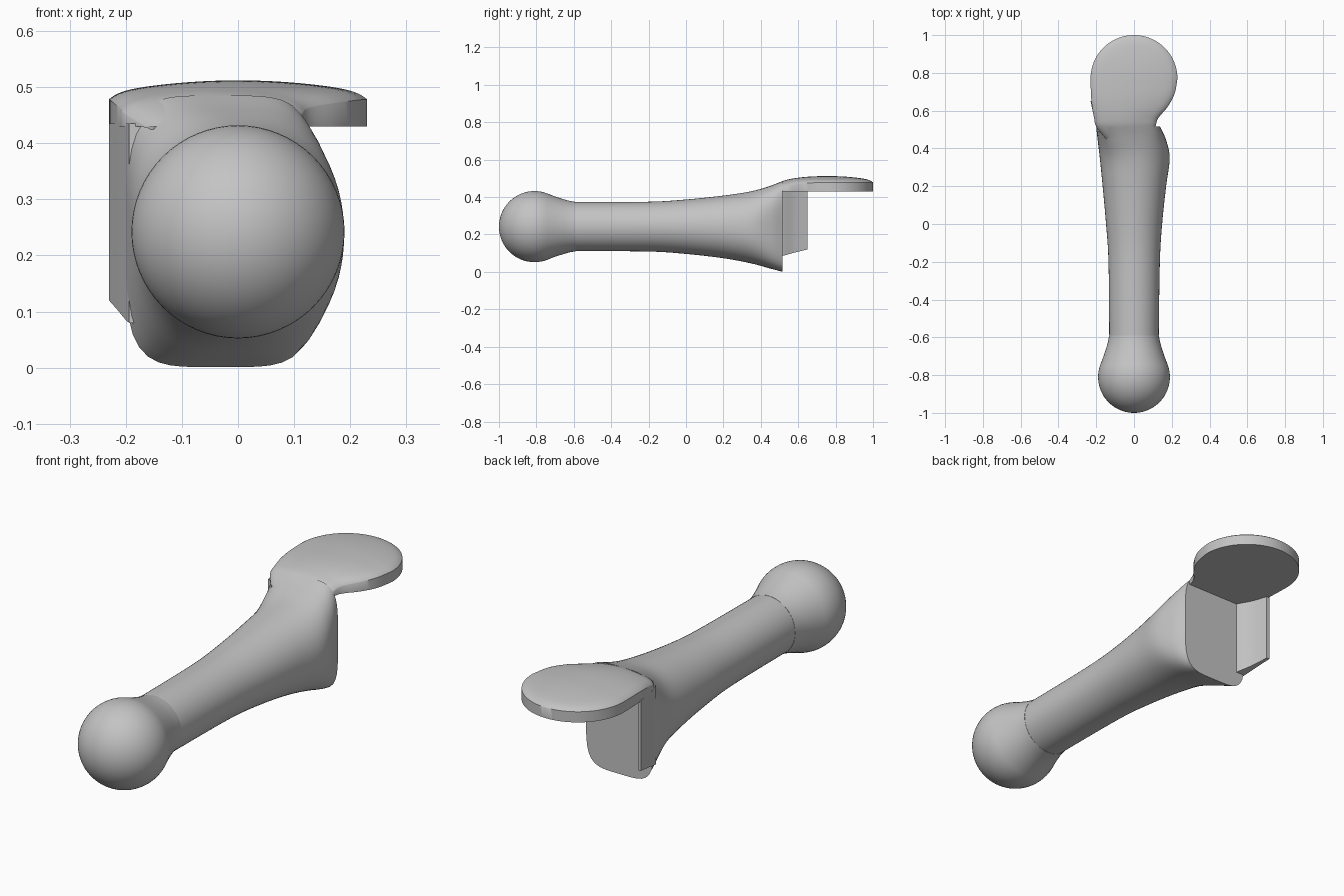
import bpy, bmesh, math

cube = bpy.data.objects.get("Cube")
if cube:
    bpy.data.objects.remove(cube, do_unlink=True)

grey = bpy.data.materials.new("plain grey")
grey.use_nodes = True
grey.diffuse_color = (0.55, 0.55, 0.55, 1)
grey.node_tree.nodes["Principled BSDF"].inputs["Base Color"].default_value = (0.55, 0.55, 0.55, 1)


def spline(rows, steps):
    """Smooth curve through rows of numbers."""
    out = []
    for i in range(len(rows) - 1):
        p = [rows[max(0, min(len(rows) - 1, i + k))] for k in (-1, 0, 1, 2)]
        for s in range(steps):
            t = s / steps
            out.append([b + (c - a) * t / 2 + (2 * a - 5 * b + 4 * c - d) * t * t / 2
                        + (3 * b - a - 3 * c + d) * t ** 3 / 2 for a, b, c, d in zip(*p)])
    return out + [list(rows[-1])]


def loft(name, rings, angle=40):
    """Skin closed rings of points and cap both ends."""
    bm = bmesh.new()
    loops = [[bm.verts.new(p) for p in ring] for ring in rings]
    n = len(loops[0])
    for a, b in zip(loops, loops[1:]):
        for i in range(n):
            j = (i + 1) % n
            bm.faces.new((a[i], a[j], b[j], b[i]))
    bm.faces.new(loops[0])
    bm.faces.new(loops[-1])
    bmesh.ops.recalc_face_normals(bm, faces=bm.faces)
    mesh = bpy.data.meshes.new(name)
    bm.to_mesh(mesh)
    bm.free()
    mesh.materials.append(grey)
    obj = bpy.data.objects.new(name, mesh)
    bpy.context.collection.objects.link(obj)
    bpy.ops.object.select_all(action='DESELECT')
    obj.select_set(True)
    bpy.context.view_layer.objects.active = obj
    bpy.ops.object.shade_smooth_by_angle(angle=math.radians(angle))
    return obj


def oval(y, x0, x1, z0, z1, power, n=64):
    """Ring that goes from a circle (power 2) to a rounded rectangle."""
    ring = []
    for i in range(n):
        t = 2 * math.pi * i / n
        c, s = math.cos(t), math.sin(t)
        f = (abs(c) ** power + abs(s) ** power) ** (-1 / power)
        ring.append(((x0 + x1) / 2 + (x1 - x0) / 2 * f * c, y,
                     (z0 + z1) / 2 + (z1 - z0) / 2 * f * s))
    return ring


# Ball knob flowing into a narrow neck
R, BALL_Y, MID = 0.19, -0.81, 0.242
knob = [(BALL_Y - R * math.cos(t), R * math.sin(t))
        for t in [0.02 + 1.92 * i / 24 for i in range(25)]]
knob += [(-0.7, 0.161), (-0.65, 0.145), (-0.62, 0.137), (-0.59, 0.132)]
loft("ball_knob", [oval(y, -r, r, MID - r, MID + r, 2) for y, r in knob])

# Flared shaft: y, left x, right x, bottom z, top z, squareness
shaft = [(-0.59, -0.131, 0.131, 0.111, 0.373, 2),
         (-0.2, -0.135, 0.137, 0.109, 0.375, 2),
         (0.0, -0.148, 0.149, 0.096, 0.387, 2),
         (0.2, -0.166, 0.17, 0.073, 0.408, 2.1),
         (0.35, -0.181, 0.189, 0.045, 0.431, 2.3),
         (0.45, -0.193, 0.168, 0.018, 0.46, 3.2),
         (0.515, -0.2, 0.138, 0.001, 0.485, 4.5)]
loft("flared_shaft", [oval(*row) for row in spline(shaft, 6)])

# Domed thumb pad with a flat underside: y, left x, right x, crown z
DISC_Y, DISC_R, CROWN, FLAT = 0.77, 0.23, 0.512, 0.43
neck = [(0.45, -0.15, 0.09, 0.455), (0.515, -0.2, 0.113, 0.485),
        (0.56, -0.211, 0.128, 0.497), (0.62, -0.222, 0.178, 0.506),
        (0.69, -0.228, 0.215, 0.511), (DISC_Y, -DISC_R, DISC_R, CROWN)]
rows = spline(neck, 4)
for i in range(1, 25):
    t = math.pi / 2 * i / 24.2
    w = DISC_R * math.cos(t)
    rows.append((DISC_Y + DISC_R * math.sin(t), -w, w, CROWN))
rings = []
for y, x0, x1, crown in rows:
    ring = [(x1, y, FLAT), (x0, y, FLAT)]
    for i in range(33):
        k = -math.cos(math.pi * i / 32)
        x = (x0 + x1) / 2 + k * (x1 - x0) / 2
        u = abs(k) if y <= DISC_Y else math.hypot(x, y - DISC_Y) / DISC_R
        ring.append((x, y, crown - 0.022 * u * u - 0.012 * u ** 14))
    rings.append(ring)
loft("thumb_pad", rings)

# Thin tapered side tab behind the shaft: y, outer x, inner x, bottom z
tab = [(0.49, -0.194, -0.15, 0.08), (0.515, -0.2, -0.155, 0.085),
       (0.58, -0.215, -0.19, 0.103), (0.65, -0.23, -0.215, 0.12)]
loft("side_tab", [[(a, y, z), (b, y, z), (b, y, 0.435), (a, y, 0.435)]
                  for y, a, b, z in spline(tab, 4)])
